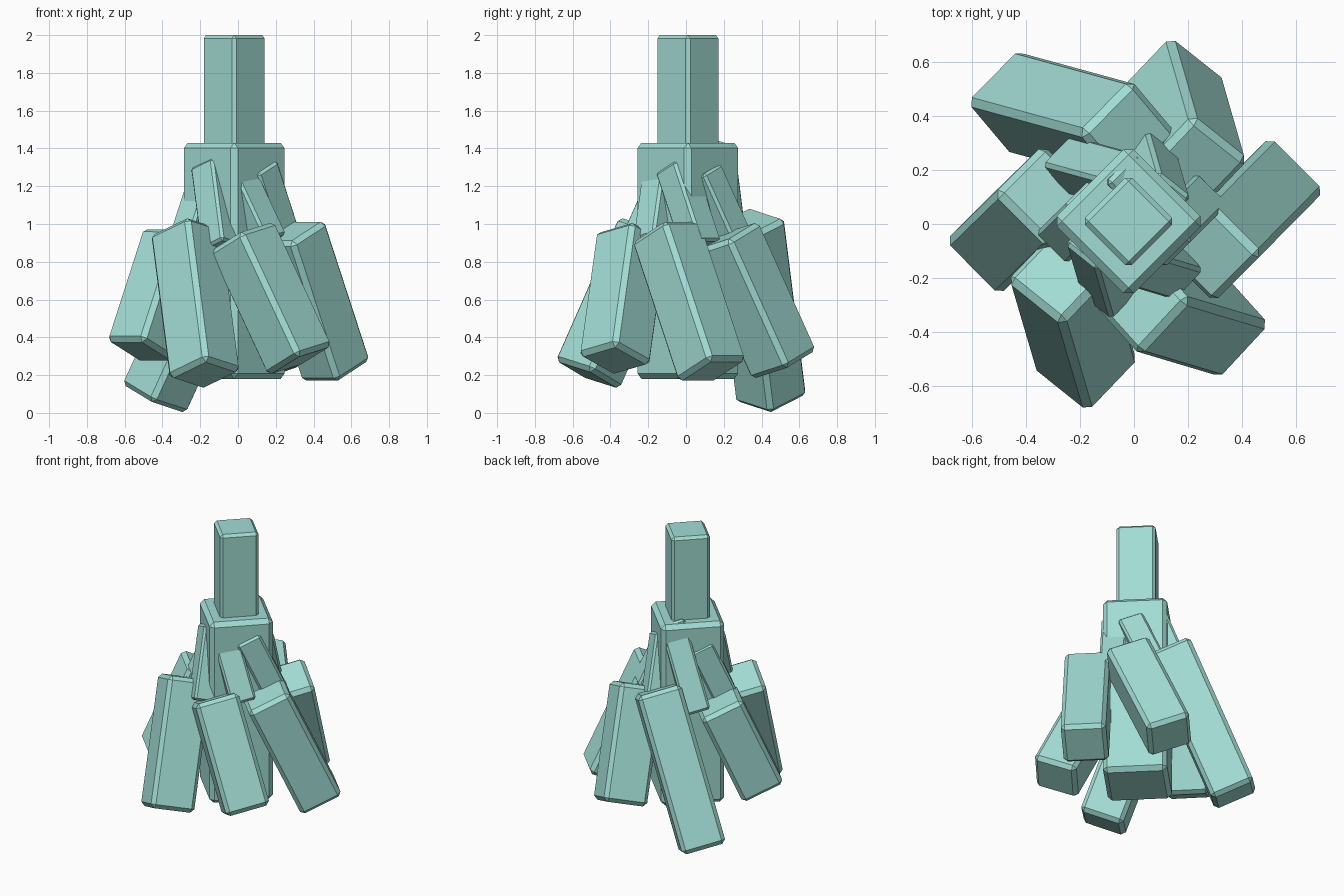
import bpy, bmesh
from mathutils import Vector, Matrix

if "Cube" in bpy.data.objects:
    bpy.data.objects.remove(bpy.data.objects["Cube"], do_unlink=True)

teal = bpy.data.materials.new("pale_teal")
teal.use_nodes = True
colour = (0.36, 0.72, 0.66, 1)
teal.diffuse_color = colour
teal.node_tree.nodes["Principled BSDF"].inputs["Base Color"].default_value = colour


def chamfered_block(name, size, centre, axis, side, chamfer):
    """Flat-shaded block whose length follows axis and whose width follows side."""
    z = Vector(axis).normalized()
    x = Vector(side)
    x = (x - z * x.dot(z)).normalized()
    y = z.cross(x)
    bm = bmesh.new()
    bmesh.ops.create_cube(bm, size=1)
    bmesh.ops.scale(bm, vec=size, verts=bm.verts)
    bmesh.ops.bevel(bm, geom=bm.edges[:], offset=chamfer, offset_type='OFFSET',
                    segments=1, profile=0.5, affect='EDGES')
    mesh = bpy.data.meshes.new(name)
    bm.to_mesh(mesh)
    bm.free()
    mesh.materials.append(teal)
    obj = bpy.data.objects.new(name, mesh)
    obj.matrix_world = Matrix.Translation(centre) @ Matrix((x, y, z)).transposed().to_4x4()
    bpy.context.collection.objects.link(obj)


# Upright trunk and the narrower post on top
hub = Vector((-0.02, 0.01, 0))
UP, DIAGONAL = (0, 0, 1), (1, 1, 0)
chamfered_block("trunk", (0.404, 0.404, 1.25), hub + Vector((0, 0, 0.805)), UP, DIAGONAL, 0.028)
chamfered_block("top_post", (0.246, 0.246, 0.7), hub + Vector((0, 0, 1.65)), UP, DIAGONAL, 0.018)

# Drooping branches: name, top centre, bottom centre, side direction, upper tier height
branches = [
    ("left_side", (0.283, -0.102, 0.951), (0.517, 0.135, 0.232), (-1, 1, 0), 1.09),
    ("back_left", (0.227, 0.218, 0.925), (0.142, 0.515, 0.265), (0.178, -0.145, -0.075), 1.08),
    ("back_right", (-0.02, 0.335, 1.0), (-0.44, 0.45, 0.085), (0.171, 0.174, -0.058), 1.14),
    ("right_side", (-0.325, 0.105, 0.912), (-0.51, -0.075, 0.337), (1, -1, 0), 1.09),
    ("front_right", (-0.274, -0.19, 0.951), (-0.178, -0.516, 0.212), (-0.19, 0.15, -0.1), 1.09),
    ("front_left", (0.026, -0.288, 0.925), (0.323, -0.377, 0.288), (0.174, 0.193, 0.065), 1.09),
]
SHRINK, PULL_IN = 0.57, 0.46
for name, top, bottom, side, height in branches:
    top, bottom = Vector(top), Vector(bottom)
    axis, centre = top - bottom, (top + bottom) / 2
    size = Vector((0.284, 0.284, axis.length + 0.025))
    chamfered_block(name + "_lower_branch", size, centre, axis, side, 0.025)
    # Smaller copy, drawn in towards the trunk and raised
    raised = hub + (centre - hub) * PULL_IN
    raised.z = height
    chamfered_block(name + "_upper_branch", size * SHRINK, raised, axis, side, 0.014)
